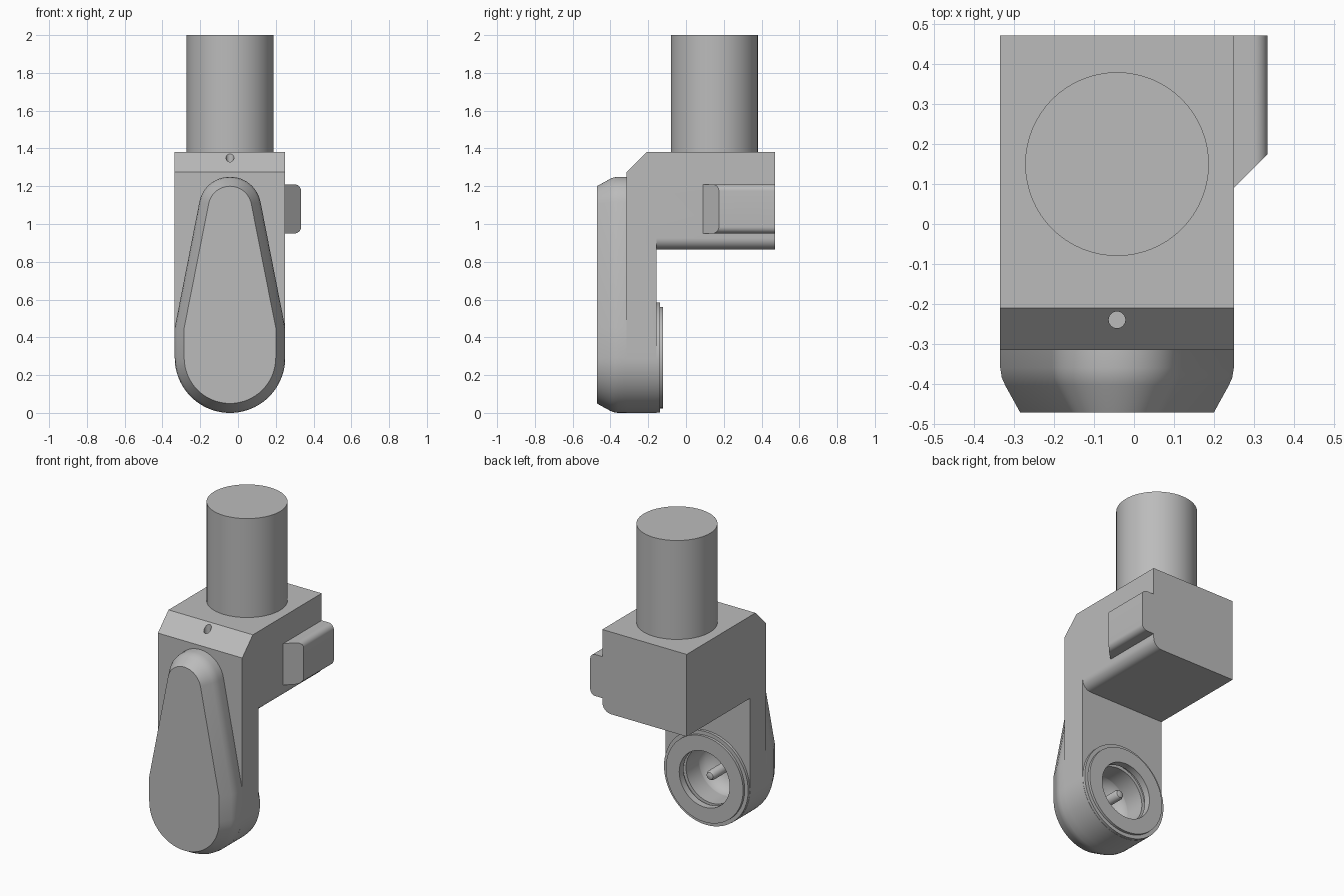
import bpy
import bmesh
from math import sin, cos, pi, radians
from mathutils import Vector

old = bpy.data.objects.get("Cube")
if old:
    bpy.data.objects.remove(old)

CX = -0.0425      # centre line of the housing
R = 0.2925        # half width, also radius of the rounded foot

grey = bpy.data.materials.new("plain grey")
grey.use_nodes = True
colour = (0.5, 0.5, 0.5, 1)
grey.diffuse_color = colour
grey.node_tree.nodes["Principled BSDF"].inputs["Base Color"].default_value = colour


def to_object(name, bm):
    bmesh.ops.recalc_face_normals(bm, faces=bm.faces)
    mesh = bpy.data.meshes.new(name)
    bm.to_mesh(mesh)
    bm.free()
    mesh.materials.append(grey)
    ob = bpy.data.objects.new(name, mesh)
    bpy.context.collection.objects.link(ob)
    return ob


def loft(rings):
    """Skin a list of equal closed rings and cap both ends."""
    bm = bmesh.new()
    loops = [[bm.verts.new(p) for p in ring] for ring in rings]
    n = len(loops[0])
    for a, b in zip(loops, loops[1:]):
        for i in range(n):
            j = (i + 1) % n
            bm.faces.new((a[i], a[j], b[j], b[i]))
    bm.faces.new(loops[0])
    bm.faces.new(loops[-1])
    return bm


def lathe(profile, n=64):
    """Revolve (radius, y) pairs about the axis of the foot."""
    return loft([[(CX + r * cos(2 * pi * i / n), y, R + r * sin(2 * pi * i / n))
                  for i in range(n)] for r, y in profile])


def prism_x(profile, x0, x1):
    return loft([[(x, y, z) for y, z in profile] for x in (x0, x1)])


def bevel(bm, pick, size, segments):
    edges = [e for e in bm.edges if pick(*[v.co for v in e.verts])]
    bmesh.ops.bevel(bm, geom=edges, offset=size, offset_type='OFFSET',
                    segments=segments, profile=0.5, affect='EDGES')


def along_y(a, b):
    return abs(a.x - b.x) < 0.001 and abs(a.z - b.z) < 0.001


def cylinder(x, y, z0, z1, r, n):
    return loft([[(x + r * cos(2 * pi * i / n), y + r * sin(2 * pi * i / n), z)
                  for i in range(n)] for z in (z0, z1)])


def combine(ob, tool, operation):
    mod = ob.modifiers.new(operation, 'BOOLEAN')
    mod.operation = operation
    mod.solver = 'EXACT'
    mod.object = tool
    with bpy.context.temp_override(object=ob, active_object=ob, selected_objects=[ob]):
        bpy.ops.object.modifier_apply(modifier=mod.name)


# Upper block with front chamfer and one rounded lower edge
bm = prism_x([(-0.315, 0.865), (-0.315, 1.275), (-0.21, 1.38), (0.472, 1.38),
              (0.472, 0.865)], CX - R, CX + R)
bevel(bm, lambda a, b: along_y(a, b) and a.x > 0 and a.z < 0.9, 0.06, 8)
housing = to_object("housing", bm)

# Hanging arm with a round foot
bm = prism_x([(-0.315, 0), (-0.315, 1.1), (-0.155, 1.1), (-0.155, 0)], CX - R, CX + R)
bevel(bm, lambda a, b: along_y(a, b) and a.z < 0.1, R - 0.0005, 24)
arm = to_object("arm", bm)
combine(housing, arm, 'UNION')


# Teardrop front cover with a softened rim
def teardrop(inset, y):
    low, top, zt, tilt = R - inset, 0.165 - inset, 1.085, radians(11)
    pts = [(low * cos(pi + pi * i / 32), R + low * sin(pi + pi * i / 32)) for i in range(33)]
    pts.append((low, 0.45))
    for i in range(25):
        a = tilt + (pi - 2 * tilt) * i / 24
        pts.append((top * cos(a), zt + top * sin(a)))
    pts.append((-low, 0.45))
    return [(CX + x, y, z) for x, z in pts]


cover = to_object("front_cover", loft([teardrop(i, y) for i, y in (
    (0, -0.315), (0, -0.36), (0.004, -0.385), (0.013, -0.405), (0.05, -0.472))]))

# Stepped flange on the back of the foot
flange = to_object("bearing_flange", lathe(
    [(R - 0.001, -0.157), (R - 0.001, -0.138), (0.268, -0.138), (0.268, -0.122)]))

# Bearing bore with a groove and a dished floor
bore = to_object("bore_cutter", lathe(
    [(0.175, -0.1), (0.175, -0.165), (0.195, -0.165), (0.195, -0.19), (0.175, -0.19),
     (0.175, -0.32), (0.155, -0.36), (0.11, -0.39), (0.05, -0.4)]))
for part in (housing, cover, flange):
    combine(part, bore, 'DIFFERENCE')

# Small vertical hole in the front chamfer
drill = to_object("drill_cutter", cylinder(CX, -0.24, 1.31, 1.5, 0.021, 24))
combine(housing, drill, 'DIFFERENCE')
for helper in (arm, bore, drill):
    bpy.data.objects.remove(helper)

# Pin inside the bore
pin = to_object("bore_pin", lathe(
    [(0.03, -0.41), (0.03, -0.19), (0.022, -0.175), (0.01, -0.17)], 24))

# Round stem
stem = to_object("stem", cylinder(CX, 0.15, 1.37, 2, 0.23, 64))

# Side lug with rounded outer edges and a slanted front end
bm = prism_x([(0.09, 0.95), (0.09, 1.21), (0.472, 1.21), (0.472, 0.95)], 0.24, 0.334)
bevel(bm, lambda a, b: along_y(a, b) and a.x > 0.3, 0.035, 8)
cut = bmesh.ops.bisect_plane(bm, geom=bm.verts[:] + bm.edges[:] + bm.faces[:],
                             plane_co=Vector((0.25, 0.09, 1)),
                             plane_no=Vector((1, -1, 0)), clear_outer=True)
bmesh.ops.holes_fill(bm, edges=[e for e in bm.edges if e.is_boundary], sides=0)
lug = to_object("side_lug", bm)

# Smooth round surfaces, keep edges sharp
bpy.ops.object.select_all(action='DESELECT')
for ob in (housing, cover, flange, pin, stem, lug):
    ob.select_set(True)
bpy.context.view_layer.objects.active = housing
bpy.ops.object.shade_smooth_by_angle(angle=radians(30))
